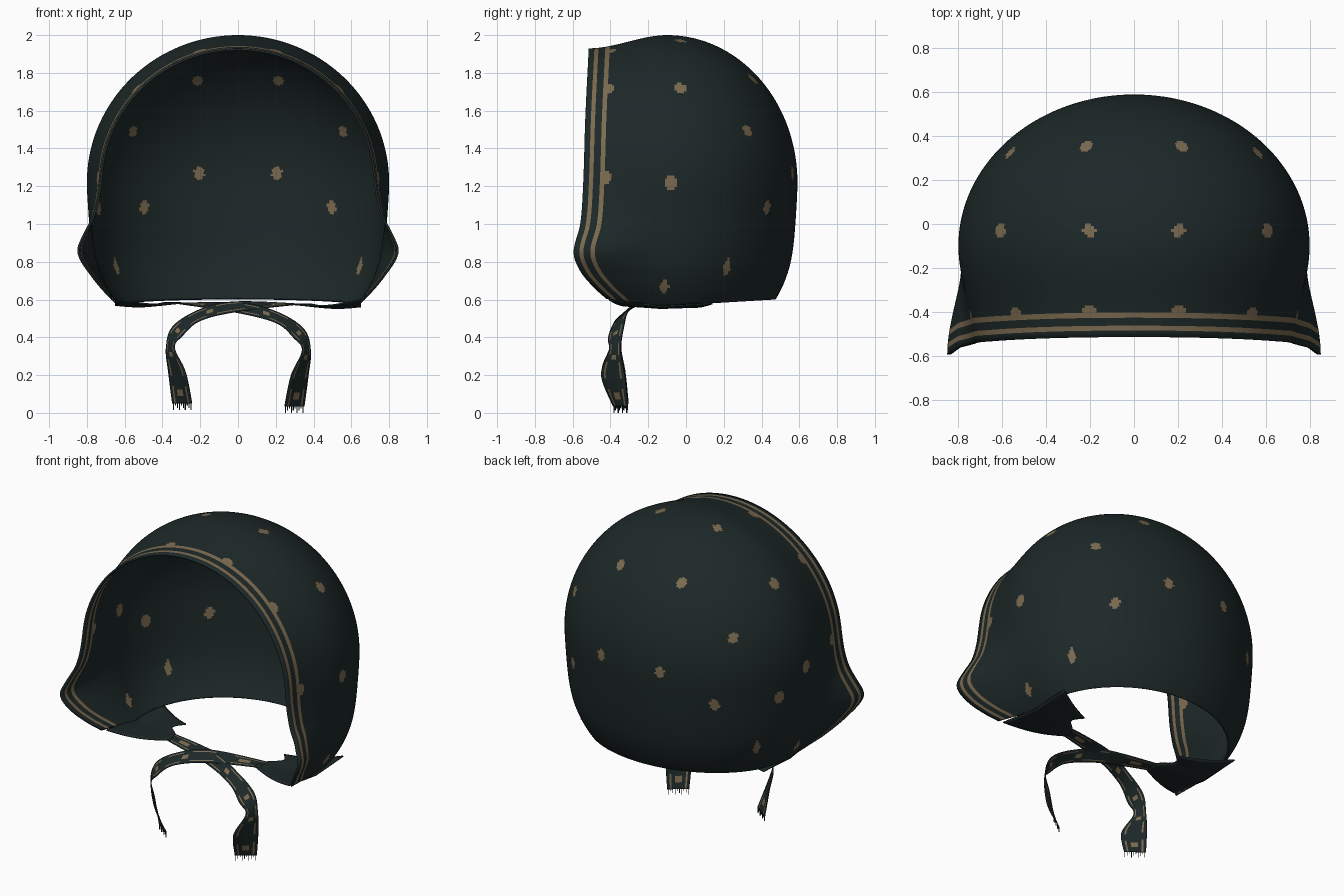
import bpy, bmesh, math
from mathutils import Vector

if "Cube" in bpy.data.objects:
    bpy.data.objects.remove(bpy.data.objects["Cube"])


def material(name, color):
    m = bpy.data.materials.new(name)
    m.diffuse_color = (*color, 1)
    m.use_nodes = True
    m.node_tree.nodes["Principled BSDF"].inputs["Base Color"].default_value = m.diffuse_color
    return m


CLOTH = material("dark_teal_cloth", (0.0125, 0.021, 0.021))
TAN = material("tan_trim", (0.20, 0.145, 0.08))


def smooth(t):
    t = max(0.0, min(1.0, t))
    return t * t * (3 - 2 * t)


def ease(points, v):
    """Smooth curve through (key, value) pairs."""
    if v <= points[0][0]:
        return points[0][1]
    if v >= points[-1][0]:
        return points[-1][1]
    i = max(k for k in range(len(points) - 1) if points[k][0] <= v)

    def slope(k):
        a, b = points[max(k - 1, 0)], points[min(k + 1, len(points) - 1)]
        return (b[1] - a[1]) / (b[0] - a[0])
    (a, p), (b, q) = points[i], points[i + 1]
    h, t = b - a, (v - a) / (b - a)
    s = smooth(t)
    return p + (q - p) * s + h * (slope(i) * t * (1 - t) ** 2 - slope(i + 1) * t * t * (1 - t))


def grid(bm, rows, wrap=False, tan=lambda i, j: False):
    """Quads through rows of points; tan picks trim coloured cells."""
    vs = [[bm.verts.new(p) for p in r] for r in rows]
    n = len(rows[0])
    for i in range(len(rows) - 1):
        for j in range(n if wrap else n - 1):
            k = (j + 1) % n
            f = bm.faces.new((vs[i][j], vs[i][k], vs[i + 1][k], vs[i + 1][j]))
            f.material_index = int(tan(i, j))
            f.smooth = True


def finish(name, bm, thickness):
    me = bpy.data.meshes.new(name)
    bm.to_mesh(me)
    bm.free()
    me.materials.append(CLOTH)
    me.materials.append(TAN)
    ob = bpy.data.objects.new(name, me)
    bpy.context.collection.objects.link(ob)
    mod = ob.modifiers.new("thickness", "SOLIDIFY")
    mod.thickness = thickness
    mod.offset = -1
    return ob


# Bonnet shell: rings from the face opening to the rounded back
RIM_Y = [(0.5, -0.34), (0.6, -0.42), (0.66, -0.485), (0.75, -0.56), (0.85, -0.595),
         (1.0, -0.56), (1.2, -0.545), (1.6, -0.533), (2.0, -0.515)]
FLARE = [(0.55, 0.0), (0.6, 0.01), (0.72, 0.06), (0.85, 0.105), (0.95, 0.045), (1.05, -0.03),
         (1.2, -0.082), (1.4, -0.09), (2.0, -0.09)]
EDGE = [0, 0.03, 0.052, 0.088, 0.112]      # trim bands, measured back from the rim
START, CZ = -0.10, 1.22


def dome(alpha, phi):
    d = (math.sin(alpha) * math.cos(phi), math.sin(phi), math.cos(alpha) * math.cos(phi))
    n = 2 + 0.8 * smooth(-d[2] / 0.5)
    k = (math.hypot(d[0], d[1]) ** n + abs(d[2]) ** n) ** (-1 / n)
    zs = 0.78 if d[2] > 0 else 0.858
    return Vector((d[0] * k * 0.80, START + d[1] * k * 0.69, CZ + d[2] * k * zs))


def front_point(alpha, edge, t):
    p = dome(alpha, 0)
    rim = ease(RIM_Y, p.z)
    y = rim + edge + (START - rim - edge) * t
    w = smooth((START - y) / (START - rim)) * ease(FLARE, p.z)
    z = CZ + (p.z - CZ) * (1 + w) if p.z > CZ else p.z
    return Vector((p.x * (1 + w), y, z))


SIDES, FRONT, BACK = 340, 28, 84
angles = [2 * math.pi * (j + 0.5) / SIDES for j in range(SIDES)]
rows = [[front_point(a, e, 0) for a in angles] for e in EDGE]
rows += [[front_point(a, EDGE[-1], i / FRONT) for a in angles] for i in range(1, FRONT + 1)]
rows += [[dome(a, math.pi / 2 * i / BACK) for a in angles] for i in range(1, BACK + 1)]

bm = bmesh.new()
grid(bm, rows, wrap=True, tan=lambda i, j: i in (1, 3))

# Scattered spots on the cloth, kept off the trim bands
SPOTS = [(.22, .36, 1.78), (.21, -.035, 1.97), (.61, -.03, 1.73), (.58, .34, 1.5),
         (.21, .57, 1.27), (.51, .43, 1.09), (.80, -.075, 1.22), (.70, -.12, .67),
         (.20, -.41, 1.93), (.55, -.42, 1.72), (.74, -.425, 1.24), (.68, .24, .75)]
spots = [(x * sx, y, z) for x, y, z in SPOTS for sx in (1, -1)] + [(-.78, .13, 1.09)]
faces = [(f, f.calc_center_median()) for f in bm.faces][4 * SIDES:]
for spot in spots:
    s = Vector(spot)
    mid = min((c for _, c in faces), key=lambda c: (c - s).length_squared)
    wide, tall = (1.4, 0.55) if s.z < 0.8 else (1.08, 0.9)
    for f, c in faces:
        e = c - mid
        if (e.x ** 2 + e.y ** 2) * wide ** 2 + (e.z * tall) ** 2 < 0.032 ** 2:
            f.material_index = 1
bmesh.ops.remove_doubles(bm, verts=bm.verts[:], dist=1e-5)

# Neck opening: level at the back, rising slightly toward the face
for z, slope in ((0.572, 0.06), (0.545, -0.14)):
    bmesh.ops.bisect_plane(bm, geom=bm.verts[:] + bm.edges[:] + bm.faces[:], dist=1e-5,
                           plane_co=(0, 0, z), plane_no=(0, -slope, 1), clear_inner=True)
bmesh.ops.recalc_face_normals(bm, faces=bm.faces[:])
if max(bm.faces, key=lambda f: f.calc_center_median().y).normal.y < 0:
    bmesh.ops.reverse_faces(bm, faces=bm.faces[:])
finish("bonnet_shell", bm, 0.012)


# Chin flaps reaching inward to the ties, with a pointed back corner
def flap_point(sx, f, t):
    front = -0.41 + 0.15 * f
    back = 0.14 - 0.17 * f
    y = front + (back - front) * t
    end = 0.30 + 0.08 * math.sin(math.pi * t) * smooth((t - 0.3) * 2) + 0.05 * t
    x = 0.65 + (end - 0.65) * f
    hem = max(0.572 + 0.06 * y, 0.545 - 0.14 * y) + 0.003
    z = hem + (0.578 - hem) * f - 0.014 * math.sin(math.pi * f)
    return Vector((sx * x, y, z))


for sx, side in ((1, "right"), (-1, "left")):
    bm = bmesh.new()
    grid(bm, [[flap_point(sx, i / 14, j / 16) for j in range(17)] for i in range(15)])
    finish(side + "_chin_flap", bm, 0.008)

# Tie ribbons: centre x, y, z then half-width x, y, z
PATH = [(-.33, -.22, .578, 0, .045, .0), (0, -.28, .555, .01, .035, .025),
        (.20, -.34, .505, .0, .035, .03), (.32, -.37, .42, .025, .04, .025),
        (.36, -.375, .33, .022, .03, 0), (.325, -.385, .20, .045, .062, 0),
        (.297, -.345, .035, .052, .038, 0)]


def catmull(pts, t):
    i = min(int(t), len(pts) - 2)
    u = t - i
    a, b, c, d = (pts[max(0, min(len(pts) - 1, i + k))] for k in (-1, 0, 1, 2))
    return [0.5 * (2 * q + (r - p) * u + (2 * p - 5 * q + 4 * r - s) * u * u
                   + (3 * q - p - 3 * r + s) * u ** 3) for p, q, r, s in zip(a, b, c, d)]


ACROSS = [-1, -0.75, -0.6, -0.3, 0.3, 0.6, 0.75, 1]
for sx, side, lift in ((1, "right", 0.0), (-1, "left", 0.015)):
    bm = bmesh.new()
    rows = []
    for i in range(61):
        x, y, z, wx, wy, wz = catmull(PATH, i / 10)
        up = lift * (1 if i > 20 else math.sin(i / 20 * math.pi / 2))
        rows.append([Vector((sx * (x + wx * w), y + wy * w, z + wz * w + up)) for w in ACROSS])
    # Broken edge stripe and small spots
    grid(bm, rows, tan=lambda i, j: (j in (1, 5) and i % 9 < 6) or (j == 3 and i % 13 in (3, 4)))
    # Frayed threads at the ribbon end
    a, b = rows[-1][0], rows[-1][-1]
    for k in range(10):
        p, q = a.lerp(b, (k + 0.3) / 10), a.lerp(b, (k + 0.55) / 10)
        drop = Vector((0, 0, -0.035 + 0.012 * (k % 3)))
        bm.faces.new([bm.verts.new(v) for v in (p, q, q + drop, p + drop)])
    finish(side + "_tie_ribbon", bm, 0.005)
